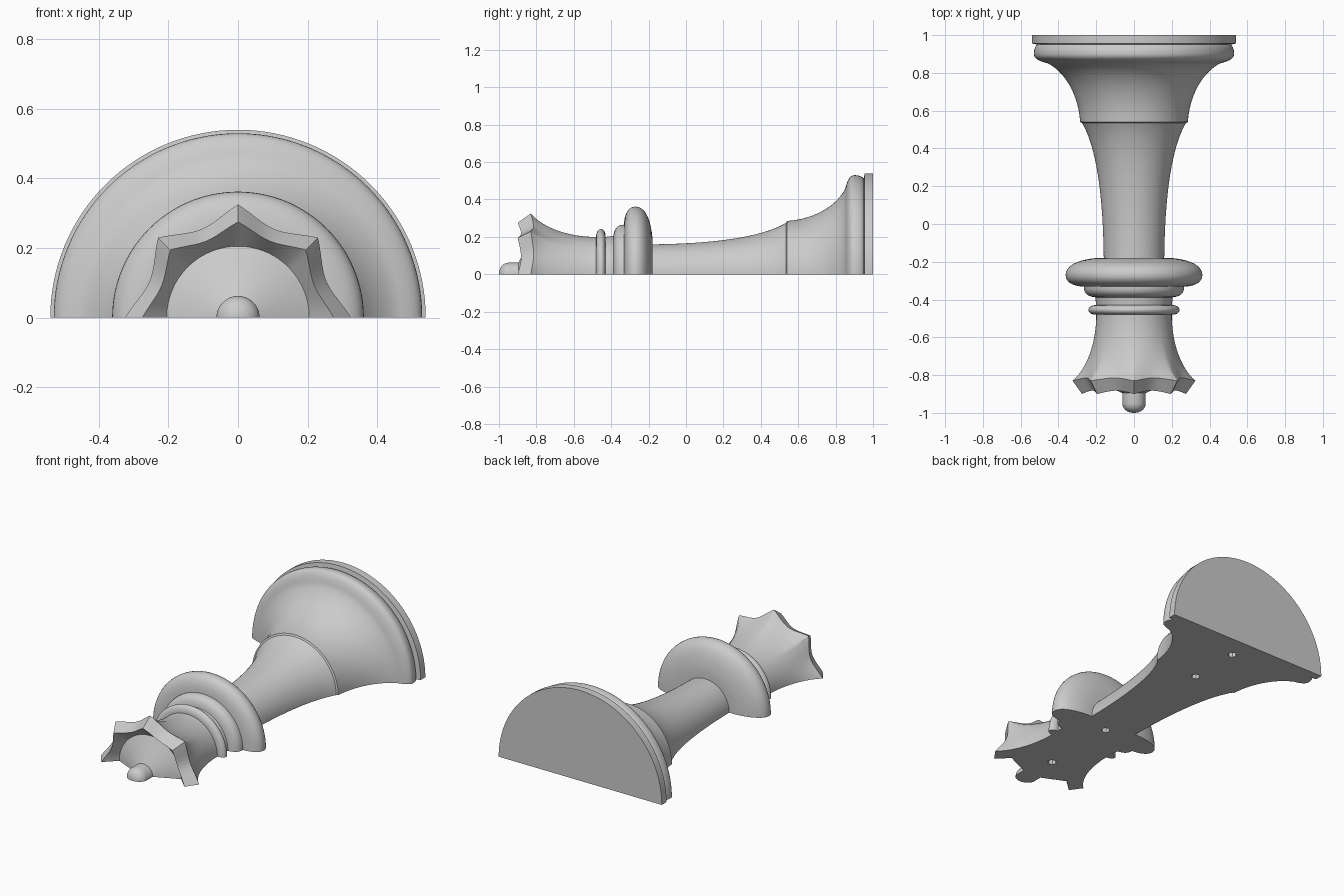
import bpy, bmesh, math
from mathutils import Vector

if "Cube" in bpy.data.objects:
    bpy.data.objects.remove(bpy.data.objects["Cube"])

SEG = 64  # segments over the half turn


def bez(p0, p1, p2, p3, n=10):
    """Points on a cubic curve, given as (y, radius)."""
    a, b, c, d = (Vector(p) for p in (p0, p1, p2, p3))
    pts = []
    for i in range(n + 1):
        t = i / n
        s = 1 - t
        pts.append(tuple(a * s**3 + b * 3 * s * s * t + c * 3 * s * t * t + d * t**3))
    return pts


def plain(pts):
    """Round rows: no scallop in radius or in y."""
    return [(y, r, 0, 0) for y, r in pts]


# Base: plinth, bead and concave bell
rows = plain([(1, 0), (1, .54), (.955, .54), (.95, .512)])
rows += plain(bez((.95, .512), (.94, .525), (.92, .53), (.9, .53), 6))
rows += plain(bez((.9, .53), (.87, .53), (.86, .49), (.85, .455), 8))
rows += plain(bez((.85, .455), (.8, .36), (.68, .295), (.54, .285), 14))
# Tapering stem
rows += plain(bez((.535, .275), (.44, .22), (.25, .165), (-.18, .16), 16))
# Collar and the step below it
rows += plain(bez((-.18, .2), (-.19, .3), (-.22, .362), (-.27, .362)))
rows += plain(bez((-.27, .362), (-.315, .362), (-.33, .31), (-.332, .265)))
rows += plain(bez((-.335, .265), (-.37, .265), (-.385, .24), (-.388, .205), 8))
# Neck bead
rows += plain([(-.43, .2)])
rows += plain(bez((-.43, .21), (-.435, .252), (-.475, .252), (-.48, .21)))
rows += plain([(-.48, .2)])
# Flared crown, scallops growing toward the eight-pointed rim
flare = bez((-.505, .2), (-.63, .205), (-.76, .245), (-.83, .325), 14)
for i, (y, r) in enumerate(flare):
    t = i / 14
    rows.append((y, r, .05 * t**3, .015 * t**3))
rows.append((-.9, .275, .037, .018))
# Bowl cone and finial
rows += plain([(-.83, .205), (-.895, .062)])
rows += plain(bez((-.95, .062), (-.98, .06), (-1, .035), (-1, 0), 10))

# Half turn about the y axis
bm = bmesh.new()
grid = []
for y, r, dr, dy in rows:
    ring = []
    for k in range(SEG + 1):
        a = math.pi * k / SEG
        f = abs(math.sin(4 * a))
        rad = r - dr * f
        z = 0 if k in (0, SEG) else rad * math.sin(a)
        ring.append(bm.verts.new((rad * math.cos(a), y + dy * f, z)))
    grid.append(ring)
for a, b in zip(grid, grid[1:]):
    for k in range(SEG):
        bm.faces.new((a[k], a[k + 1], b[k + 1], b[k]))
bmesh.ops.remove_doubles(bm, verts=bm.verts[:], dist=1e-5)
# Flat cut face
bmesh.ops.holes_fill(bm, edges=[e for e in bm.edges if e.is_boundary], sides=0)
bmesh.ops.recalc_face_normals(bm, faces=bm.faces[:])
mesh = bpy.data.meshes.new("half_chess_piece")
bm.to_mesh(mesh)
bm.free()
piece = bpy.data.objects.new("half_chess_piece", mesh)
bpy.context.collection.objects.link(piece)

# Alignment pin holes in the cut face
for y in (.86, .54, -.25, -.72):
    bpy.ops.mesh.primitive_cylinder_add(vertices=8, radius=.025, depth=.12, location=(0, y, 0))
    cutter = bpy.context.object
    cutter.name = "pin_hole_cutter"
    mod = piece.modifiers.new("pin_hole", 'BOOLEAN')
    mod.object = cutter
    mod.operation = 'DIFFERENCE'
    mod.solver = 'EXACT'
    bpy.context.view_layer.objects.active = piece
    bpy.ops.object.modifier_apply(modifier=mod.name)
    bpy.data.objects.remove(cutter)

bpy.ops.object.select_all(action='DESELECT')
piece.select_set(True)
bpy.context.view_layer.objects.active = piece
bpy.ops.object.shade_smooth_by_angle(angle=math.radians(30))
